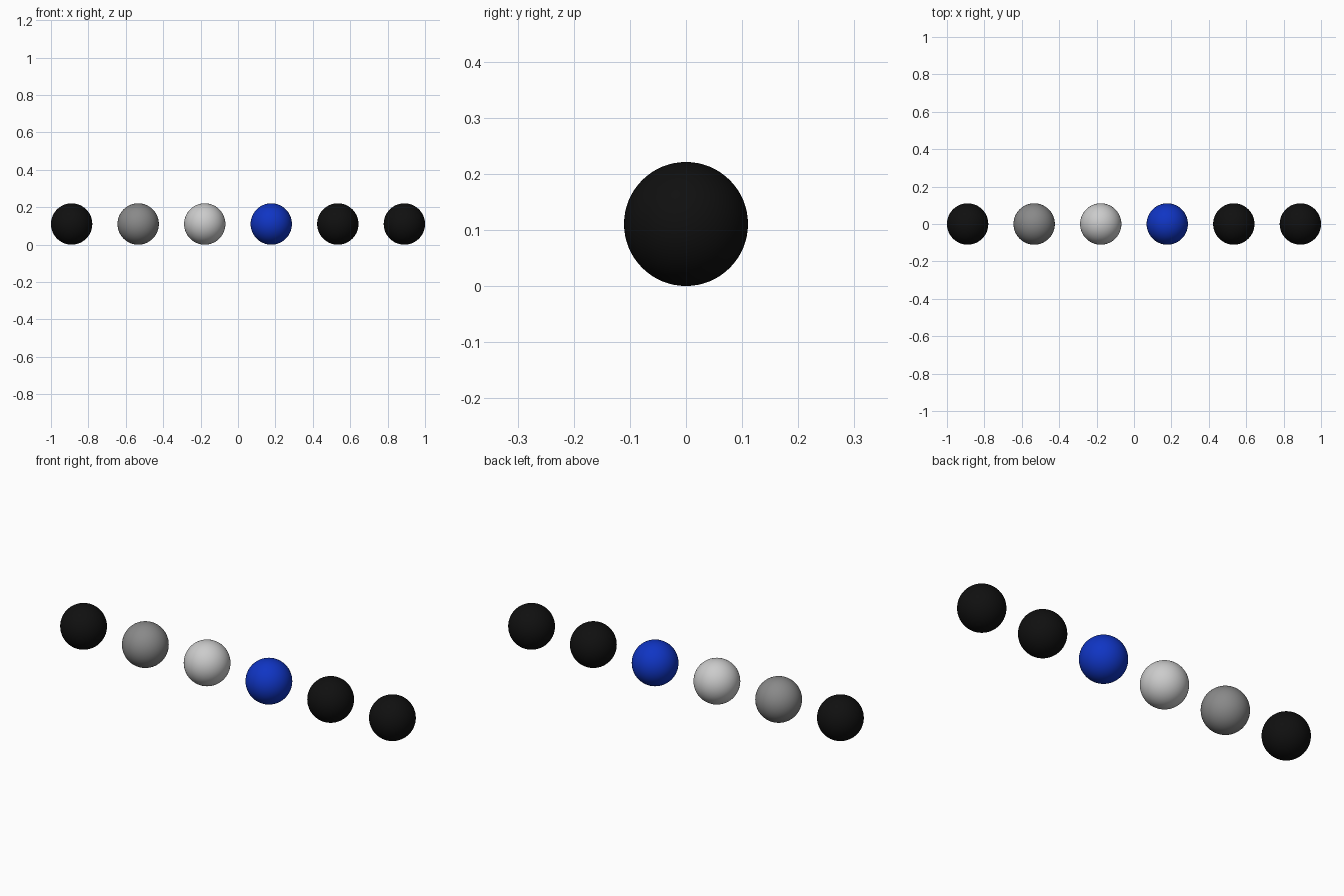
import bpy

if "Cube" in bpy.data.objects:
    bpy.data.objects.remove(bpy.data.objects["Cube"])

R = 0.1105                      # ball radius
STEP = (2 - 2 * R) / 5          # spacing between ball centres


def material(name, rgb):
    mat = bpy.data.materials.new(name)
    mat.diffuse_color = (*rgb, 1)
    mat.use_nodes = True
    mat.node_tree.nodes["Principled BSDF"].inputs["Base Color"].default_value = mat.diffuse_color
    return mat


black = material("black", (0.005, 0.005, 0.005))
grey = material("mid_grey", (0.25, 0.25, 0.25))
light = material("light_grey", (0.65, 0.65, 0.65))
blue = material("blue", (0.005, 0.035, 0.55))

# Row of six smooth balls, left to right
balls = [("black_ball_left", black), ("grey_ball", grey),
         ("light_grey_ball", light), ("blue_ball", blue),
         ("black_ball_inner_right", black), ("black_ball_right", black)]

for i, (name, mat) in enumerate(balls):
    bpy.ops.mesh.primitive_uv_sphere_add(
        segments=64, ring_count=32, radius=R,
        location=((i - 2.5) * STEP, 0, R))
    ball = bpy.context.object
    ball.name = name
    ball.data.materials.append(mat)
    bpy.ops.object.shade_smooth()
